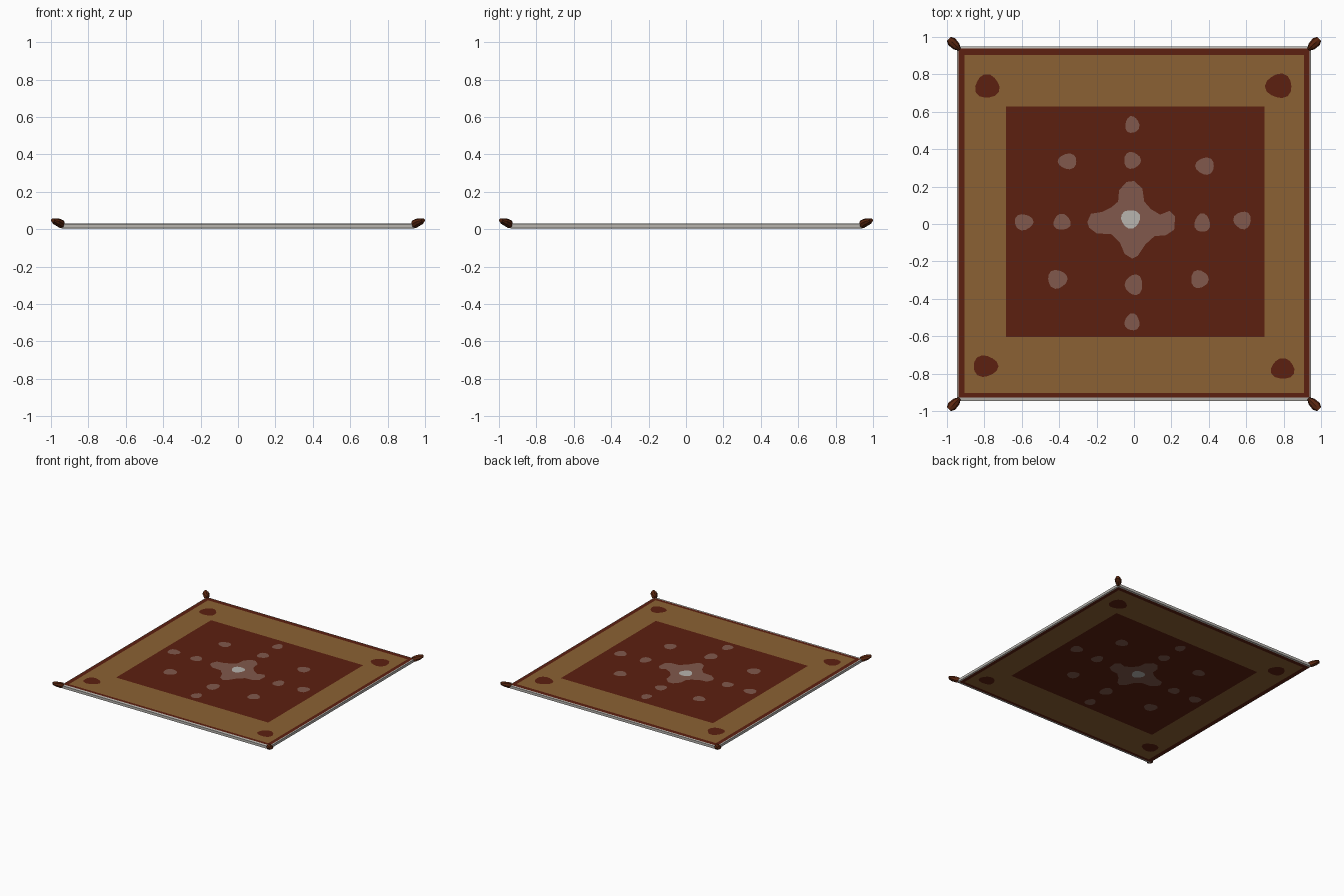
import bpy, bmesh, math

if "Cube" in bpy.data.objects:
    bpy.data.objects.remove(bpy.data.objects["Cube"])


def mat(name, rgb):
    m = bpy.data.materials.new(name)
    m.diffuse_color = (*rgb, 1)
    m.use_nodes = True
    m.node_tree.nodes["Principled BSDF"].inputs["Base Color"].default_value = m.diffuse_color
    return m


RED = mat("dark red", (0.107, 0.0144, 0.0050))
GOLD = mat("dull gold", (0.258, 0.120, 0.033))
MAUVE = mat("dusty brown", (0.220, 0.098, 0.072))
GREY = mat("pale grey", (0.480, 0.460, 0.430))
TASSEL = mat("tassel brown", (0.105, 0.020, 0.005))


def finish(name, bm, mats):
    me = bpy.data.meshes.new(name)
    bm.to_mesh(me)
    bm.free()
    for m in mats:
        me.materials.append(m)
    ob = bpy.data.objects.new(name, me)
    bpy.context.collection.objects.link(ob)
    return ob


def loft(bm, rings, slots):
    # bridge rings in order; slots colour the first cap, each band, the last cap
    vs = [[bm.verts.new(p) for p in r] for r in rings]
    n = len(vs[0])
    bm.faces.new(vs[0][::-1]).material_index = slots[0]
    for k in range(len(vs) - 1):
        for i in range(n):
            j = (i + 1) % n
            f = bm.faces.new((vs[k][i], vs[k][j], vs[k + 1][j], vs[k + 1][i]))
            f.material_index = slots[k + 1]
    bm.faces.new(vs[-1]).material_index = slots[-1]


# rug slab: nested rectangles underneath, a grey edge, the same on top
BOTTOM, TOP = 0.003, 0.030


def rect(x0, x1, y0, y1, z):
    return [(x0, y0, z), (x1, y0, z), (x1, y1, z), (x0, y1, z)]


panel = (-0.685, 0.698, -0.605, 0.628)
field = (-0.905, 0.908, -0.903, 0.903)
border = (-0.938, 0.938, -0.928, 0.937)
edge = (-0.946, 0.946, -0.947, 0.949)
rings = [rect(*r, BOTTOM) for r in (panel, field, border)]
rings += [rect(*edge, 0.006), rect(*edge, 0.027)]
rings += [rect(*r, TOP) for r in (border, field, panel)]
bm = bmesh.new()
loft(bm, rings, [0, 1, 0, 2, 2, 2, 0, 1, 0])
bmesh.ops.recalc_face_normals(bm, faces=bm.faces)
finish("rug", bm, [RED, GOLD, GREY])


# painted spots: thin patches on both faces
def patch(bm, pts, lift):
    bm.faces.new([bm.verts.new((x, y, TOP + lift)) for x, y in pts])
    bm.faces.new([bm.verts.new((x, y, BOTTOM - lift)) for x, y in pts[::-1]])


def spot(cx, cy, rx, ry, n=14):
    pts = []
    for i in range(n):
        a = math.tau * i / n
        k = 1 + 0.07 * math.sin(3 * a + 9 * cx + 5 * cy)
        pts.append((cx + rx * k * math.cos(a), cy + ry * k * math.sin(a)))
    return pts


def spots(name, items, m, lift):
    bm = bmesh.new()
    for s in items:
        patch(bm, spot(*s), lift)
    finish(name, bm, [m])


spots("panel_spots", [
    (-0.01, 0.53, 0.038, 0.045), (-0.01, 0.34, 0.045, 0.045),
    (-0.355, 0.335, 0.050, 0.042), (0.38, 0.31, 0.050, 0.046),
    (-0.59, 0.01, 0.050, 0.043), (-0.385, 0.01, 0.046, 0.043),
    (0.365, 0.005, 0.042, 0.050), (0.58, 0.02, 0.047, 0.047),
    (-0.41, -0.295, 0.052, 0.050), (0.35, -0.295, 0.047, 0.048),
    (0.0, -0.325, 0.047, 0.055), (-0.01, -0.525, 0.040, 0.046)], MAUVE, 0.001)
spots("corner_spots", [
    (-0.785, 0.735, 0.065, 0.063), (0.775, 0.738, 0.071, 0.065),
    (-0.795, -0.76, 0.066, 0.057), (0.795, -0.775, 0.063, 0.055)], RED, 0.001)
spots("centre_spot", [(-0.018, 0.027, 0.051, 0.050)], GREY, 0.002)

# central four-pointed medallion
star = [(-.25, .01), (-.23, .055), (-.17, .065), (-.12, .09), (-.085, .12),
        (-.08, .18), (-.04, .225), (0, .23), (.045, .19), (.055, .12),
        (.09, .08), (.14, .05), (.19, .07), (.22, .04), (.215, -.03),
        (.17, -.06), (.11, -.065), (.06, -.11), (.02, -.17), (-.01, -.185),
        (-.05, -.16), (-.075, -.10), (-.12, -.055), (-.2, -.05), (-.24, -.02)]
bm = bmesh.new()
patch(bm, star[::-1], 0.001)
finish("medallion", bm, [MAUVE])

# corner tassels: rings along the diagonal (distance, height, half width, half height)
profile = [(0.932, 0.027, 0.008, 0.019), (0.950, 0.030, 0.022, 0.025),
           (0.974, 0.040, 0.026, 0.018), (0.990, 0.047, 0.0145, 0.011)]
s = math.sqrt(0.5)
for sx in (-1, 1):
    for sy in (-1, 1):
        rings = []
        for d, z, w, h in profile:
            ring = []
            for i in range(8):
                a = math.tau * i / 8
                o = w * math.cos(a) * s
                ring.append((sx * (d + o), sy * (d - o), z + h * math.sin(a)))
            rings.append(ring)
        bm = bmesh.new()
        loft(bm, rings, [0] * 5)
        bmesh.ops.recalc_face_normals(bm, faces=bm.faces)
        finish("tassel", bm, [TASSEL])

# star and spots: make every patch face outward
for name in ("panel_spots", "corner_spots", "centre_spot", "medallion"):
    me = bpy.data.objects[name].data
    bm = bmesh.new()
    bm.from_mesh(me)
    for f in bm.faces:
        f.normal_update()
        up = f.calc_center_median().z > 0.015
        if (f.normal.z > 0) != up:
            f.normal_flip()
    bm.to_mesh(me)
    bm.free()
